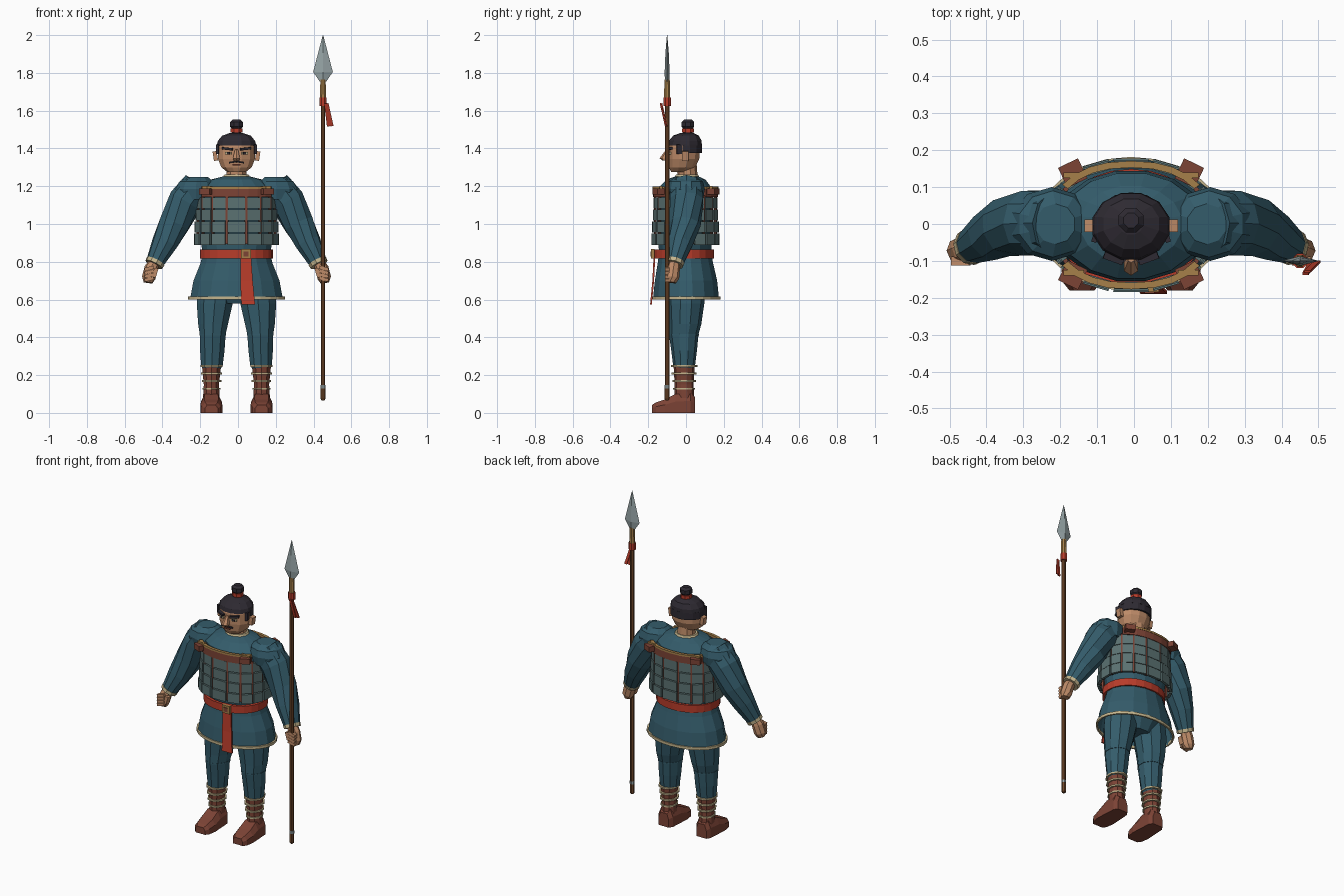
import bpy, bmesh, math
from mathutils import Vector, Matrix

if "Cube" in bpy.data.objects:
    bpy.data.objects.remove(bpy.data.objects["Cube"])

CX = -0.008  # body midline


def lin(c):
    c /= 255
    return c / 12.92 if c <= 0.04045 else ((c + 0.055) / 1.055) ** 2.4


MATS = {}
for key, rgb in {"teal cloth": (52, 92, 107), "armour grey": (91, 114, 114), "red cloth": (184, 60, 42),
                 "brown leather": (124, 67, 53), "cream trim": (196, 180, 140), "skin": (190, 139, 104),
                 "black hair": (46, 42, 50), "steel": (150, 164, 166), "wood": (112, 72, 42),
                 "brass": (166, 128, 74)}.items():
    m = bpy.data.materials.new(key)
    m.diffuse_color = (*[lin(c) for c in rgb], 1)
    m.use_nodes = True
    m.node_tree.nodes["Principled BSDF"].inputs["Base Color"].default_value = m.diffuse_color
    MATS[key] = m


def build(name, verts, faces, mat):
    me = bpy.data.meshes.new(name)
    me.from_pydata([tuple(v) for v in verts], [], faces)
    bm = bmesh.new()
    bm.from_mesh(me)
    bmesh.ops.recalc_face_normals(bm, faces=bm.faces)
    bm.to_mesh(me)
    bm.free()
    me.materials.append(MATS[mat])
    ob = bpy.data.objects.new(name, me)
    bpy.context.collection.objects.link(ob)
    return ob


def skin_rings(name, rings, mat, caps=True):
    n = len(rings[0])
    verts = [p for r in rings for p in r]
    faces = [(i * n + k, i * n + (k + 1) % n, (i + 1) * n + (k + 1) % n, (i + 1) * n + k)
             for i in range(len(rings) - 1) for k in range(n)]
    if caps:
        faces += [tuple(range(n)), tuple(range(len(verts) - n, len(verts)))]
    return build(name, verts, faces, mat)


def loft(name, rings, mat, n=12, caps=True):
    """Stacked ellipses given as (cx, cy, z, rx, ry)."""
    out = []
    for cx, cy, z, rx, ry in rings:
        out.append([Vector((cx + rx * math.cos((k + .5) * math.tau / n),
                            cy + ry * math.sin((k + .5) * math.tau / n), z)) for k in range(n)])
    return skin_rings(name, out, mat, caps)


def tube(name, path, mat, n=8):
    """Round sections along a path of (x, y, z, radius)."""
    pts = [Vector(p[:3]) for p in path]
    rings = []
    for i, p in enumerate(pts):
        d = pts[min(i + 1, len(pts) - 1)] - pts[max(i - 1, 0)]
        q = d.to_track_quat('Z', 'Y')
        rings.append([p + q @ Vector((math.cos((k + .5) * math.tau / n), math.sin((k + .5) * math.tau / n), 0))
                      * path[i][3] for k in range(n)])
    return skin_rings(name, rings, mat)


def box(name, loc, size, mat, rz=0.0, ry=0.0, rx=0.0):
    rot = Matrix.Rotation(rz, 3, 'Z') @ Matrix.Rotation(ry, 3, 'Y') @ Matrix.Rotation(rx, 3, 'X')
    v = [Vector(loc) + rot @ Vector((x * size[0] / 2, y * size[1] / 2, z * size[2] / 2))
         for z in (-1, 1) for x, y in ((-1, -1), (1, -1), (1, 1), (-1, 1))]
    return skin_rings(name, [v[:4], v[4:]], mat)


def band(name, rx, ry, z0, z1, a0, a1, mat, t=0.014, seg=1, cy=-0.003, e=2.3):
    """Curved slab on a rounded ellipse; angles in degrees, -90 is the front."""
    rings = []
    for i in range(seg + 1):
        a = math.radians(a0 + (a1 - a0) * i / seg)
        c, s = math.cos(a), math.sin(a)
        x, y = math.copysign(abs(c) ** (2 / e), c), math.copysign(abs(s) ** (2 / e), s)
        rings.append([Vector((CX + (rx + d) * x, cy + (ry + d) * y, z))
                      for d, z in ((0, z0), (t, z0), (t, z1), (0, z1))])
    return skin_rings(name, rings, mat)


# Tunic body, skirt and hem
loft("tunic", [(CX, -.005, .8, .175, .135), (CX, -.005, .95, .2, .15), (CX, -.005, 1.1, .21, .152),
               (CX, -.005, 1.19, .195, .145), (CX, 0, 1.235, .14, .105), (CX, .005, 1.255, .06, .055)], "teal cloth", 16)
loft("skirt", [(CX, -.005, .85, .18, .14), (CX, -.003, .79, .195, .15), (CX, 0, .7, .232, .168),
               (CX, 0, .605, .25, .178)], "teal cloth", 16, False)
band("skirt_hem", .246, .172, .6, .617, 0, 360, "cream trim", .01, 24, 0, 2)
loft("hips", [(CX, 0, .58, .11, .08), (CX, 0, .7, .2, .14), (CX, 0, .8, .17, .12)], "teal cloth", 12)

# Belt, buckle and hanging sash
band("belt", .176, .143, .818, .865, 0, 360, "red cloth", .018, 24, -.012, 2.1)
box("buckle", (.042, -.176, .842), (.052, .016, .05), "brass")
box("buckle_centre", (.042, -.185, .842), (.028, .006, .026), "brown leather")
skin_rings("sash", [[Vector(p) for p in ((x0, y, z), (x1, y, z), (x1, y + .009, z), (x0, y + .009, z))]
                    for x0, x1, y, z in ((.012, .07, -.172, .82), (.012, .078, -.178, .7), (.018, .09, -.19, .575))],
           "red cloth")

# Scale armour: rows of plates with leather lacing between
COLS = 16
STEP = 360 / COLS
for k in range(COLS):
    mid = -90 + k * STEP
    for r in range(4):
        z = .89 + r * .064
        grow = .004 * (3 - r)
        band("armour_plate", .2 + grow, .155 + grow, z, z + .059, mid - STEP * .43, mid + STEP * .43,
             "armour grey", .016)
    band("armour_lacing", .202, .156, .895, 1.15, mid + STEP * .42, mid + STEP * .58, "brown leather", .012)

# Leather yokes front and back with brass edging
for label, a in (("front", -90), ("back", 90)):
    band(label + "_yoke", .208, .158, 1.142, 1.186, a - 54, a + 54, "brown leather", .014, 8)
    band(label + "_yoke_edge", .206, .156, 1.186, 1.198, a - 54, a + 54, "brass", .018, 8)
    for s in (-1, 1):
        sy = math.copysign(1, a)
        box(label + "_yoke_clip", (CX + s * .158, sy * .138, 1.172), (.06, .06, .034), "brown leather", s * sy * -.45)
        box(label + "_clip_bar", (CX + s * .155, sy * .132, 1.194), (.055, .014, .012), "brass")

# Neck, collar and head
loft("neck", [(CX, .01, 1.2, .058, .055), (CX, .005, 1.31, .054, .052)], "skin", 10)
loft("collar", [(CX, .005, 1.243, .078, .07), (CX, .005, 1.262, .066, .06)], "cream trim", 12)
loft("head", [(CX, -.03, 1.275, .05, .05), (CX, -.02, 1.3, .083, .072), (CX, -.012, 1.345, .102, .085),
              (CX, -.01, 1.41, .102, .086), (CX, -.008, 1.45, .085, .07)], "skin", 12)
loft("hair_cap", [(CX, -.006, 1.415, .108, .093), (CX, -.004, 1.44, .102, .09), (CX, 0, 1.468, .078, .07),
                  (CX, .005, 1.482, .035, .035)], "black hair", 12)
band("hair_back", .094, .078, 1.375, 1.42, -8, 188, "black hair", .012, 8, -.004, 2)
loft("topknot", [(CX, .01, 1.475, .027, .027), (CX, .01, 1.505, .027, .027), (CX, .01, 1.515, .037, .036),
                 (CX, .01, 1.54, .037, .036), (CX, .01, 1.553, .022, .022)], "black hair", 8)
loft("topknot_tie", [(CX, .01, 1.485, .034, .034), (CX, .01, 1.506, .034, .034)], "red cloth", 8)

# Face
loft("nose", [(CX, -.112, 1.335, .018, .012), (CX, -.115, 1.348, .022, .025), (CX, -.095, 1.395, .009, .01)], "skin", 6)
box("mouth", (CX, -.094, 1.313), (.04, .012, .007), "brown leather")
for s in (-1, 1):
    box("eyebrow", (CX + s * .047, -.092, 1.398), (.055, .022, .012), "black hair", s * .35, s * -.1)
    box("eye_white", (CX + s * .043, -.09, 1.375), (.034, .009, .014), "cream trim", s * .35)
    box("pupil", (CX + s * .042, -.093, 1.375), (.015, .009, .014), "black hair", s * .35)
    box("moustache", (CX + s * .02, -.1, 1.328), (.038, .01, .008), "black hair", s * .25, s * .15)
    box("ear", (CX + s * .112, -.005, 1.36), (.022, .034, .05), "skin", 0, s * .15)
    box("sideburn", (CX + s * .097, -.035, 1.395), (.014, .03, .05), "black hair", s * .3)

for s in (-1, 1):
    def X(x):
        return CX + s * x

    # Sleeves with padded shoulder caps and cuffs
    loft("shoulder_cap", [(X(.215), 0, 1.13, .1, .09), (X(.215), 0, 1.185, .113, .1), (X(.212), 0, 1.225, .095, .09),
                          (X(.205), 0, 1.25, .055, .055)], "teal cloth", 10)
    tube("sleeve", [(X(.2), 0, 1.2, .09), (X(.27), .003, 1.12, .092), (X(.33), -.005, 1.0, .083),
                    (X(.38), -.03, .9, .069), (X(.435), -.062, .79, .047)], "teal cloth", 10)
    tube("cuff", [(X(.428), -.058, .803, .052), (X(.437), -.063, .785, .05)], "cream trim", 10)

    # Fist: palm, fingers and thumb
    tube("palm", [(X(.436), -.062, .795, .03), (X(.452), -.068, .765, .036), (X(.465), -.072, .715, .036),
                  (X(.468), -.075, .69, .025)], "skin", 8)
    for i in range(4):
        box("finger", (X(.462), -.1, .765 - i * .019), (.05, .024, .017), "skin", 0, s * .25)
    box("thumb", (X(.43), -.09, .742), (.02, .032, .05), "skin", 0, s * -.3)

    # Trouser leg with knee seam
    loft("trouser_leg", [(X(.105), 0, .72, .095, .095), (X(.115), 0, .58, .1, .097), (X(.124), -.005, .47, .083, .086),
                         (X(.126), -.012, .415, .072, .078), (X(.128), -.01, .33, .068, .068),
                         (X(.13), -.01, .25, .06, .058), (X(.132), -.01, .225, .045, .05)], "teal cloth", 10)
    loft("knee_seam", [(X(.126), -.011, .411, .0745, .08), (X(.126), -.011, .418, .0745, .08)], "teal cloth", 10)

    # Boot shaft, binding cords and foot
    loft("boot_shaft", [(X(.133), -.008, .07, .047, .052), (X(.133), -.01, .15, .042, .05),
                        (X(.132), -.01, .255, .054, .056)], "brown leather", 10)
    for i, z in enumerate((.128, .168, .208, .248)):
        r = .05 + .004 * i
        loft("boot_cord", [(X(.132), -.01, z - .005, r, r + .008), (X(.132), -.01, z + .005, r, r + .008)],
             "cream trim", 10)
    foot = []
    for y, w, h in ((.047, .035, .085), (.025, .05, .105), (-.055, .055, .1), (-.11, .058, .072),
                    (-.16, .05, .055), (-.18, .034, .042)):
        foot.append([Vector((X(.133) + px * w, y, pz * h)) for px, pz in
                     ((-1, 0), (1, 0), (1, .6), (.65, 1), (-.65, 1), (-1, .6))])
    skin_rings("boot_foot", foot, "brown leather")

# Spear
SX, SY = .45, -.1
loft("spear_shaft", [(SX, SY, .07, .0125, .0125), (SX, SY, 1.68, .0125, .0125)], "wood", 8)
loft("spear_butt", [(SX, SY, .065, .008, .008), (SX, SY, .075, .014, .014), (SX, SY, .13, .014, .014)], "wood", 8)
loft("butt_ring", [(SX, SY, .13, .015, .015), (SX, SY, .148, .015, .015)], "steel", 8)
loft("spear_socket", [(SX, SY, 1.66, .018, .018), (SX, SY, 1.765, .015, .015)], "brass", 8)
loft("spear_tie", [(SX, SY, 1.625, .021, .021), (SX, SY, 1.67, .021, .021)], "red cloth", 8)
blade = [[Vector((SX + w, SY, z)), Vector((SX, SY + t, z)), Vector((SX - w, SY, z)), Vector((SX, SY - t, z))]
         for w, t, z in ((.018, .012, 1.755), (.052, .013, 1.805), (.026, .009, 1.905), (.001, .001, 2.0))]
skin_rings("spear_blade", blade, "steel")
for x, y, a in ((.484, -.115, -.22), (.472, -.122, -.12)):
    box("spear_ribbon", (x, y, 1.578), (.017, .006, .125), "red cloth", 0, a, .22)
